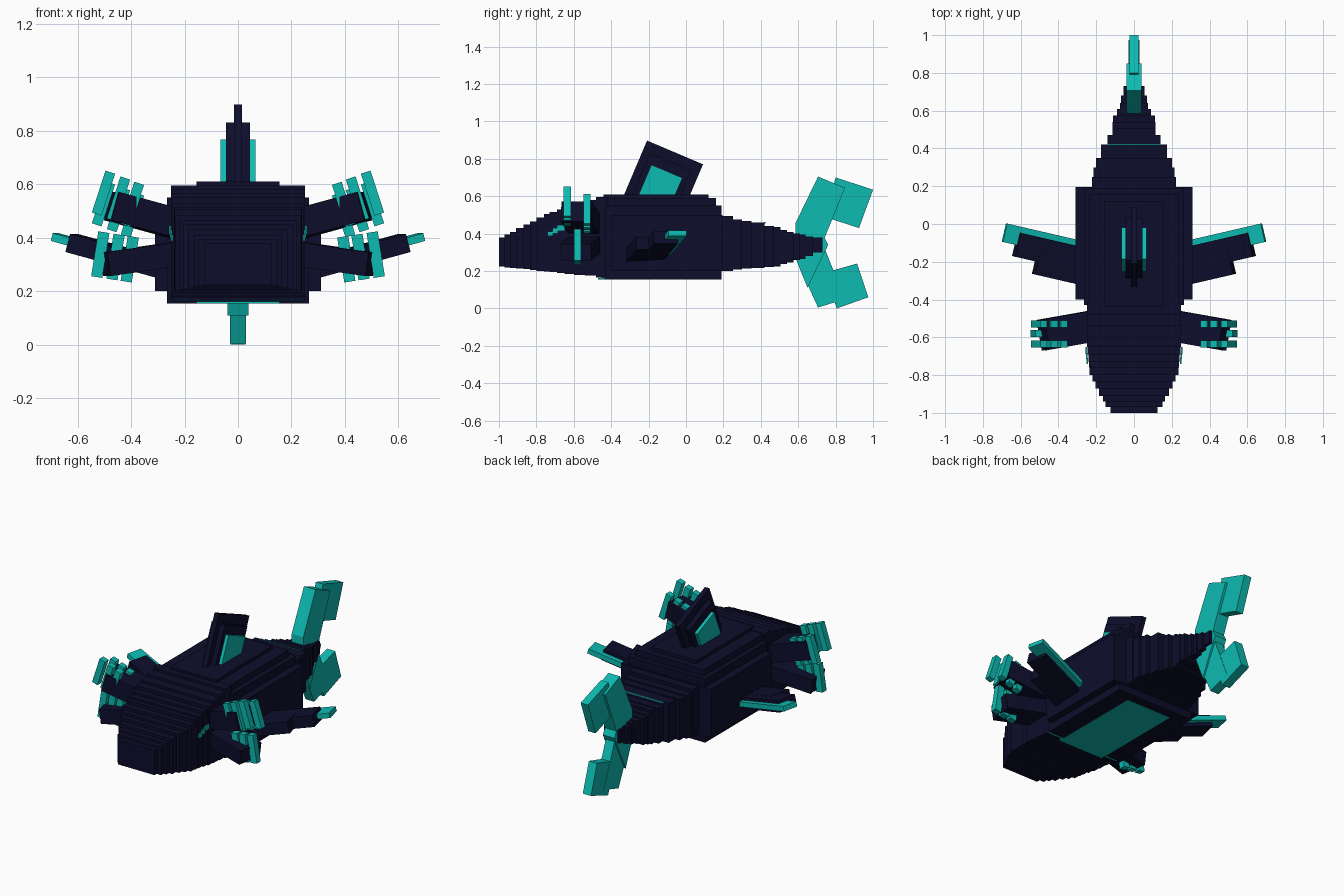
import bpy
import bmesh
from math import radians
from mathutils import Matrix, Vector, Euler

cube = bpy.data.objects.get("Cube")
if cube:
    bpy.data.objects.remove(cube, do_unlink=True)


def material(name, color):
    m = bpy.data.materials.new(name)
    m.use_nodes = True
    m.diffuse_color = color
    m.node_tree.nodes["Principled BSDF"].inputs["Base Color"].default_value = color
    return m


NAVY = material("dark navy", (0.004, 0.004, 0.025, 1))
TEAL = material("teal", (0.004, 0.5, 0.45, 1))


def finish(name, bm, mat):
    bmesh.ops.recalc_face_normals(bm, faces=bm.faces)
    mesh = bpy.data.meshes.new(name)
    bm.to_mesh(mesh)
    bm.free()
    mesh.materials.append(mat)
    obj = bpy.data.objects.new(name, mesh)
    bpy.context.collection.objects.link(obj)
    return obj


def add_box(bm, center, size, rot=(0, 0, 0)):
    turn = Euler([radians(a) for a in rot]).to_matrix().to_4x4()
    mat = Matrix.Translation(center) @ turn @ Matrix.Diagonal((*size, 1))
    bmesh.ops.create_cube(bm, size=1, matrix=mat)


def add_block(bm, half, y0, y1, z0, z1):
    add_box(bm, (0, (y0 + y1) / 2, (z0 + z1) / 2), (2 * half, y1 - y0, z1 - z0))


def boxes(name, mat, *specs):
    bm = bmesh.new()
    for spec in specs:
        add_box(bm, *spec)
    return finish(name, bm, mat)


def pair(name, mat, *specs):
    # Left part on +x plus its mirrored twin
    left = bmesh.new()
    right = bmesh.new()
    for spec in specs:
        add_box(left, *spec)
        add_box(right, *spec)
    bmesh.ops.scale(right, vec=(-1, 1, 1), verts=right.verts)
    finish("left_" + name, left, mat)
    finish("right_" + name, right, mat)


def plate(name, half, points):
    # Upright slab from a side profile
    bm = bmesh.new()
    face = bm.faces.new([bm.verts.new((-half, y, z)) for y, z in points])
    ext = bmesh.ops.extrude_face_region(bm, geom=[face])["geom"]
    verts = [g for g in ext if isinstance(g, bmesh.types.BMVert)]
    bmesh.ops.translate(bm, verts=verts, vec=Vector((2 * half, 0, 0)))
    return finish(name, bm, TEAL)


def stepped(name, steps, end):
    # Row of slices: start y, half width, bottom, top
    bm = bmesh.new()
    for i, (y, half, z0, z1) in enumerate(steps):
        stop = steps[i + 1][0] if i + 1 < len(steps) else end
        add_block(bm, half, y, stop, z0, z1)
    return finish(name, bm, NAVY)


# Main body
bm = bmesh.new()
add_block(bm, .155, -.44, .12, .16, .61)
add_block(bm, .235, -.44, .16, .16, .59)
add_block(bm, .265, -.43, .19, .155, .55)
add_block(bm, .31, -.40, .195, .20, .50)
finish("main_body", bm, NAVY)

# Head, stepping up from the snout
stepped("head", [
    (-1, .125, .225, .38), (-.97, .15, .22, .395), (-.94, .165, .217, .41),
    (-.91, .185, .213, .43), (-.87, .205, .21, .45), (-.835, .22, .205, .465),
    (-.80, .235, .2, .485), (-.76, .237, .197, .505), (-.73, .24, .195, .515),
    (-.69, .245, .19, .53), (-.65, .25, .185, .55), (-.60, .25, .18, .565),
    (-.54, .25, .175, .58), (-.48, .25, .165, .595)], -.42)

# Tail stem, stepping down to the tail fin
stepped("tail_stem", [
    (.19, .222, .2, .495), (.25, .215, .208, .475), (.30, .2, .213, .468),
    (.35, .175, .217, .46), (.42, .14, .222, .44), (.47, .115, .225, .435),
    (.505, .115, .237, .42), (.54, .11, .245, .41), (.575, .09, .26, .40),
    (.61, .075, .265, .395), (.64, .07, .28, .385), (.68, .055, .3, .38)], .73)

# Belly plate and small trims
boxes("belly_plate", TEAL, ((0, -.17, .158), (.31, .6, .008)),
      ((0, -.44, .167), (.5, .03, .006)))
boxes("tail_trim", TEAL, ((0, .421, .458), (.28, .006, .006)))
pair("cheek_mark", TEAL, ((.247, -.725, .40), (.008, .03, .025)),
     ((.251, -.7, .415), (.008, .03, .03)), ((.254, -.67, .43), (.008, .04, .03)))

# Dorsal fin, leaning back
LEAN = (-23, 0, 0)
boxes("dorsal_fin", NAVY, ((0, -.127, .673), (.03, .325, .35), LEAN),
      ((0, -.135, .66), (.09, .24, .27), LEAN))
boxes("dorsal_fin_panel", TEAL, ((0, -.145, .632), (.13, .18, .22), LEAN))

# Tail fin
plate("tail_upper_inner", .04, [(.585, .455), (.706, .705), (.85, .645), (.73, .35)])
plate("tail_upper_outer", .025, [(.80, .70), (1, .635), (.925, .43), (.74, .49)])
plate("tail_lower_inner", .03, [(.585, .27), (.706, .005), (.85, .05), (.73, .35)])
plate("tail_lower_outer", .028, [(.806, 0), (.975, .06), (.915, .24), (.74, .19)])
plate("tail_root", .04, [(.585, .27), (.65, .11), (.76, .34), (.65, .56), (.585, .455)])

# Side fins
TILT = (0, -15, 13)
pair("side_fin", NAVY, ((.42, -.155, .325), (.43, .13, .07), TILT),
     ((.375, -.23, .31), (.30, .14, .07), TILT))
pair("side_fin_edge", TEAL, ((.45, -.1, .338), (.5, .1, .03), TILT))

# Front arms, swept forward
pair("upper_arm", NAVY, ((.35, -.565, .485), (.26, .165, .11), (0, -15, -10)))
pair("lower_arm", NAVY, ((.365, -.565, .32), (.27, .165, .09), (0, 8, -10)))

# Fingers: two rows on the upper arm, one on the lower
fingers = []
for y, drop in ((-.635, 0), (-.53, .04)):
    for x, z in ((.503, .567), (.447, .545), (.395, .525)):
        fingers.append(((x, y, z - drop), (.038, .038, .165), (0, -18, 0)))
pair("upper_fingers", TEAL, *fingers)
pair("lower_fingers", TEAL, *[
    ((x, -.58, z), (.042, .038, .17), (0, -9, 0))
    for x, z in ((.515, .337), (.458, .328), (.405, .32))])
